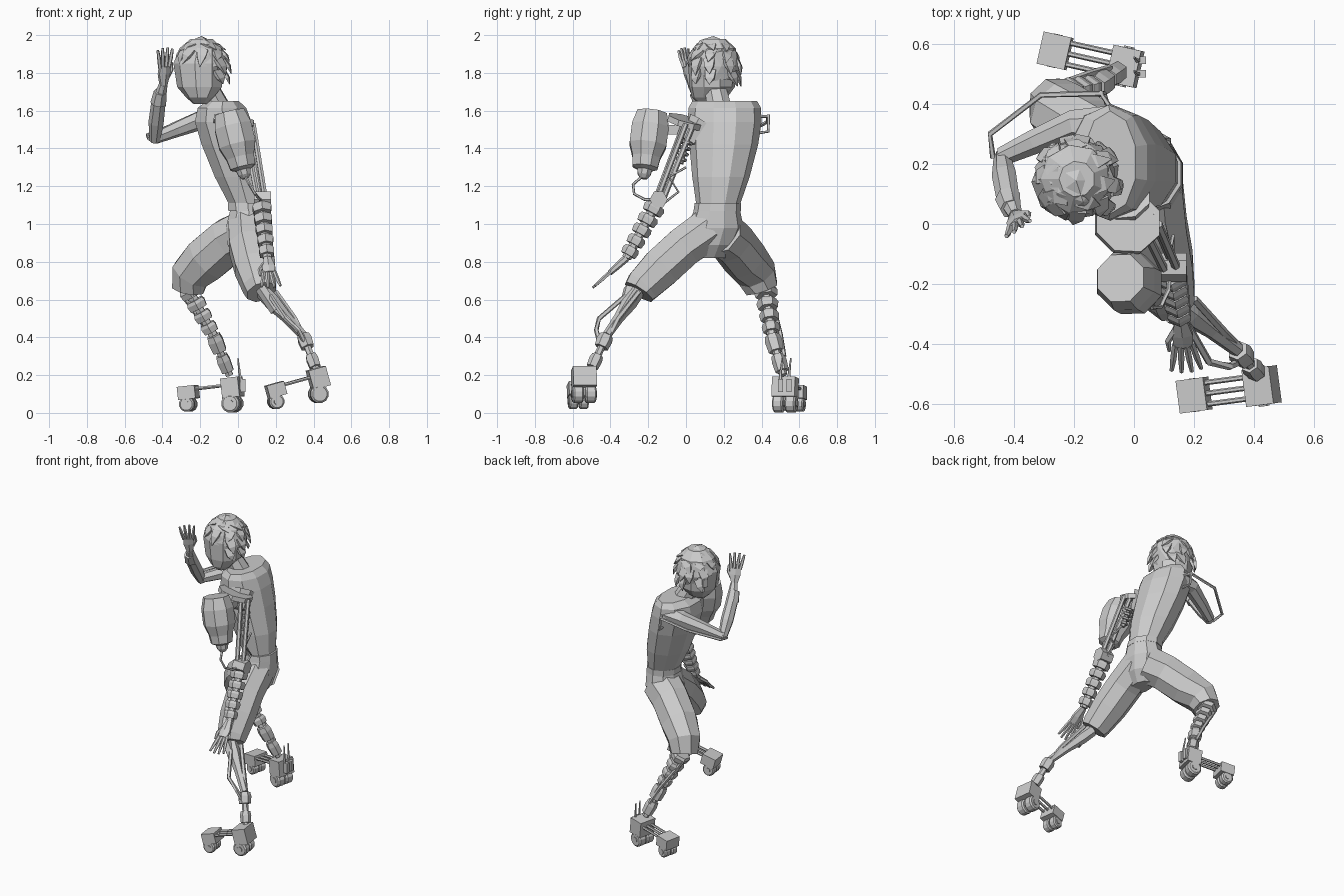
import bpy, bmesh, math, random
from mathutils import Vector as V

if "Cube" in bpy.data.objects:
    bpy.data.objects.remove(bpy.data.objects["Cube"])
random.seed(4)
grey = bpy.data.materials.new("plain grey")
grey.use_nodes = True
grey.diffuse_color = (0.6, 0.6, 0.6, 1)
grey.node_tree.nodes["Principled BSDF"].inputs["Base Color"].default_value = (0.6, 0.6, 0.6, 1)
X, Y, Z = V((1, 0, 0)), V((0, 1, 0)), V((0, 0, 1))


def finish(name, bm):
    bmesh.ops.recalc_face_normals(bm, faces=bm.faces)
    me = bpy.data.meshes.new(name)
    bm.to_mesh(me)
    bm.free()
    me.materials.append(grey)
    ob = bpy.data.objects.new(name, me)
    bpy.context.collection.objects.link(ob)
    return ob


def loft(name, secs, sides=8, ref=X, level=False):
    """Skin rings (centre, radius along ref, other radius) along a path."""
    bm = bmesh.new()
    pts = [V(s[0]) for s in secs]
    rings = []
    for i, (p, s) in enumerate(zip(pts, secs)):
        t = Z if level else (pts[min(i + 1, len(pts) - 1)] - pts[max(i - 1, 0)]).normalized()
        u = (ref - t * ref.dot(t)).normalized()
        w = t.cross(u)
        ring = []
        for k in range(sides):
            a = 2 * math.pi * (k + 0.5) / sides
            ring.append(bm.verts.new(p + u * s[1] * math.cos(a) + w * s[-1] * math.sin(a)))
        rings.append(ring)
    for a, b in zip(rings, rings[1:]):
        for k in range(sides):
            j = (k + 1) % sides
            bm.faces.new((a[k], a[j], b[j], b[k]))
    bm.faces.new(rings[0])
    bm.faces.new(rings[-1])
    return finish(name, bm)


def rod(name, pts, r, sides=6, ref=X):
    return loft(name, [(p, r) for p in pts], sides, ref)


def box(name, centre, size, along=X):
    """Block whose length follows a direction."""
    f = V(along).normalized()
    side = Z.cross(f).normalized()
    up = f.cross(side)
    bm = bmesh.new()
    bmesh.ops.create_cube(bm, size=1)
    for v in bm.verts:
        c = v.co.copy()
        v.co = V(centre) + f * c.x * size[0] + side * c.y * size[1] + up * c.z * size[2]
    return finish(name, bm)


def segments(name, a, b, count, r0, r1, fill=0.72, ref=X):
    """Row of bulging armour rings along a thin core."""
    a, b = V(a), V(b)
    rod(name + "_core", [a, b], min(r0, r1) * 0.55)
    for i in range(count):
        s, e = a.lerp(b, i / count), a.lerp(b, (i + fill) / count)
        r = r0 + (r1 - r0) * i / max(count - 1, 1)
        loft(f"{name}_ring_{i}", [(s, r * 0.85), (s.lerp(e, 0.35), r), (e, r * 0.9)], 6, ref)


def hand(name, wrist, along, spread, length, bend=0):
    wrist, f = V(wrist), V(along).normalized()
    s = V(spread)
    s = (s - f * s.dot(f)).normalized()
    n = f.cross(s)
    palm = wrist + f * length * 0.48
    loft(name + "_palm", [(wrist, .022, .02), (wrist.lerp(palm, .6), .04, .018), (palm, .037, .015)], 6, s)
    for i in range(4):
        o = (i - 1.5) / 1.5
        base = palm + s * o * 0.028 - f * 0.008
        mid = base + (f + s * o * 0.18).normalized() * length * 0.26
        tip = mid + (f + s * o * 0.2 + n * bend).normalized() * length * (0.26 - abs(o) * 0.05)
        loft(f"{name}_finger_{i}", [(base, .011), (mid, .011), (tip, .007)], 5, n)
    base = wrist + f * length * 0.18 + s * 0.02
    mid = base + (f + s * .6) * length * 0.2
    loft(name + "_thumb", [(base, .013), (mid, .011), (mid + f * length * .18, .006)], 5, n)


# Torso, neck and belt
loft("torso", [((.06, .165, 1.03), .10, .12), ((.05, .17, 1.1), .10, .115), ((.008, .185, 1.25), .138, .152),
               ((-.045, .20, 1.42), .155, .182), ((-.078, .205, 1.54), .158, .195),
               ((-.085, .205, 1.615), .135, .192), ((-.08, .205, 1.65), .09, .172)], 10, level=True)
loft("neck", [((-.1, .18, 1.6), .07), ((-.16, .155, 1.72), .06)], 8)
loft("belt", [((.055, .165, 1.07), .112, .125), ((.052, .168, 1.11), .11, .122)], 10, level=True)

# Baggy trousers
loft("pelvis", [((.06, .165, 1.08), .105, .12), ((.05, .155, .98), .12, .15), ((.045, .135, .89), .105, .13),
                ((.04, .12, .82), .06, .09)], 10, level=True)
loft("left_trouser", [((.055, .13, .98), .115, .12), ((.065, -.01, .88), .12, .115), ((.09, -.13, .77), .115, .115),
                      ((.115, -.23, .67), .095, .1), ((.125, -.25, .64), .085, .09)], 8)
loft("right_trouser", [((.05, .18, .96), .13, .13), ((-.05, .24, .91), .122, .13), ((-.165, .312, .815), .12, .13),
                       ((-.25, .375, .735), .11, .11), ((-.265, .402, .655), .092, .09)], 8, Y)

# Head with jaw, cap of hair, locks and ear
hc = V((-.193, .145, 1.835))
loft("head", [((-.2, .115, 1.635), .035, .045), ((-.2, .125, 1.67), .075, .095), ((-.2, .138, 1.725), .122, .122),
              ((-.205, .14, 1.85), .137, .13), ((-.195, .15, 1.93), .115, .115), ((-.19, .15, 1.98), .06, .06)],
     9, level=True)
face = V((-.7, -.7, 0)).normalized()
bm = bmesh.new()
bmesh.ops.create_icosphere(bm, subdivisions=2, radius=1)
bmesh.ops.delete(bm, geom=[v for v in bm.verts if v.co.z < -.5 + .7 * max(-.2, v.co.dot(face))], context='VERTS')
for v in bm.verts:
    v.co = hc + V((v.co.x * .14, v.co.y * .137, v.co.z * .155)) * random.uniform(.94, 1.06)
finish("hair_cap", bm)
for row, (lift, count, drop) in enumerate([(-.3, 9, -1.5), (.15, 10, -1.4), (.55, 9, -.8), (.85, 6, -.3)]):
    for i in range(count):
        a = 2 * math.pi * (i + random.uniform(-.3, .3)) / count
        flat = V((math.cos(a), math.sin(a), 0))
        if row < 2 and flat.dot(face) > .2 + row * .3:
            continue
        out = flat * math.sqrt(1 - lift * lift) + Z * lift
        root = hc + out * .13
        swirl = Z.cross(flat) * random.uniform(-.6, .6)
        d = (flat * (.4 + .3 * max(0, flat.x)) + Z * drop + swirl).normalized()
        tip = root + d * random.uniform(.06, .085)
        loft(f"hair_lock_{row}_{i}", [(root - d * .02, .042, .014), (root + d * .025 + out * .008, .034, .012),
                                      (tip, .002)], 4, Z.cross(flat))
box("ear", hc + V((-.115, .085, -.04)), (.02, .035, .055), (-.85, .5, 0))

# Raised right arm with its outer support frame
loft("right_upper_arm", [((-.1, .32, 1.56), .075), ((-.2, .33, 1.55), .052), ((-.33, .275, 1.5), .042),
                         ((-.44, .225, 1.455), .032)], 7, Z)
loft("right_forearm", [((-.44, .225, 1.44), .028), ((-.432, .16, 1.54), .042), ((-.42, .09, 1.64), .04),
                       ((-.395, .03, 1.74), .024)], 7)
loft("right_cuff", [((-.42, .085, 1.64), .044), ((-.41, .05, 1.70), .036)], 7)
hand("right_hand", (-.395, .03, 1.735), (.06, -.26, 1), (.8, .55, 0), .215, .1)
rod("arm_frame", [(-.06, .36, 1.57), (-.11, .435, 1.57), (-.31, .43, 1.54),
                  (-.48, .3, 1.47), (-.47, .22, 1.45)], .01, 5, Z)
rod("arm_frame_strut", [(-.11, .437, 1.58), (-.1, .435, 1.49), (-.08, .37, 1.48)], .009, 5)

# Shoulder plate and motor barrel on the left arm
loft("shoulder_plate", [((-.025, .0, 1.525), .115, .11), ((-.02, .008, 1.555), .115, .11)], 8)
loft("shoulder_stub", [((-.03, .09, 1.53), .09), ((-.01, .02, 1.43), .05)], 8)
top, low = V((-.045, -.18, 1.59)), V((.035, -.222, 1.26))
loft("motor_barrel", [(top.lerp(low, t), r) for t, r in
                      [(0, .085), (.22, .106), (.52, .106), (.72, .08), (.88, .072), (.92, .042), (1, .036), (1.06, .018)]], 8)
box("motor_mount", (-.01, -.08, 1.5), (.12, .05, .05), Y)
rod("motor_cable", [(.04, -.235, 1.25), (.06, -.28, 1.21), (.09, -.275, 1.16), (.115, -.22, 1.13), (.12, -.15, 1.13)], .008, 5)
rod("side_cable", [(.1, .0, 1.3), (.12, -.09, 1.25), (.13, -.04, 1.17), (.13, -.13, 1.1)], .007, 5)

# Left mechanical arm
shoulder, elbow, wrist = V((.055, .01, 1.53)), V((.125, -.145, 1.13)), V((.155, -.315, .82))
for i, o in enumerate([V((-.025, -.02, 0)), V((.025, -.01, 0)), V((0, .03, 0))]):
    rod(f"upper_arm_rod_{i}", [shoulder + o, elbow + o * .8], .015)
segments("arm_spring", (.05, .0, 1.44), (.07, -.03, 1.32), 4, .04, .03, .5)
loft("elbow_joint", [((.085, -.145, 1.13), .048), ((.175, -.145, 1.13), .048)], 6, Z)
segments("left_forearm", elbow + V((0, -.015, -.03)), wrist, 5, .058, .046, .75)
hand("left_hand", wrist, (.02, -.17, -.15), (-1, 0, 0), .25)

# Left lower leg
knee, shin, ankle = V((.13, -.26, .64)), V((.345, -.42, .41)), V((.425, -.515, .2))
loft("left_calf", [(knee, .04), (knee.lerp(shin, .25), .042), (knee.lerp(shin, .6), .028), (shin, .024)], 6)
segments("left_ankle", shin, ankle, 2, .042, .036, .6)
rod("left_shin_guard", [(.17, -.32, .62), (.25, -.46, .5), (.32, -.475, .44), (.35, -.46, .38)], .013, 5)
rod("left_shin_piston", [(.2, -.25, .64), (.3, -.36, .5), (.36, -.42, .38)], .014, 5)
loft("left_knee_cover", [((.12, -.3, .66), .03), ((.2, -.33, .54), .03)], 5)

# Right lower leg
bend, heel = V((-.13, .455, .41)), V((-.045, .515, .2))
segments("right_calf", (-.265, .42, .66), bend, 4, .064, .048, .7)
segments("right_ankle", bend, heel, 2, .046, .04, .8)
rod("right_shin_piston", [(-.29, .45, .62), (-.15, .5, .42), (-.08, .52, .3)], .012, 5)


def skate(name, rear, front):
    """Heel block and toe block joined by rails, each on a pair of wheels."""
    rear, front = V(rear), V(front)
    f = (front - rear).normalized()
    side = Z.cross(f).normalized()
    box(name + "_heel_block", rear, (.095, .125, .105), f)
    box(name + "_toe_block", front, (.095, .11, .07), f)
    for i in (-1, 0, 1):
        o = side * i * .036 + Z * .015
        rod(f"{name}_rail_{i + 1}", [rear + o, front + o], .009, 6, Z)
    for part, c, r, drop, gap in (("heel", rear, .049, .085, .034), ("toe", front, .041, .062, .028)):
        hub = c - Z * drop
        rod(f"{name}_{part}_axle", [hub - side * gap * 2, hub + side * gap * 2], r * .4, 8, Z)
        box(f"{name}_{part}_fork", hub + Z * .03, (.03, .016, .07), f)
        for i in (-1, 1):
            m, w = hub + side * i * gap, side * gap
            loft(f"{name}_{part}_wheel_{i + 1}", [(m - w * .85, r * .8), (m - w * .6, r),
                                                  (m + w * .6, r), (m + w * .85, r * .8)], 12, Z)


skate("left_skate", (.425, -.54, .185), (.2, -.57, .122))
skate("right_skate", (-.03, .525, .135), (-.263, .577, .108))

# Heel prongs on the right skate
for i, y in enumerate((.5, .545)):
    box(f"heel_bracket_{i}", (.025, y, .145), (.03, .025, .07))
    loft(f"heel_prong_{i}", [((.025, y, .12), .009), ((.01, y, .2), .008), ((.0, y + .01, .29), .004)], 5)
